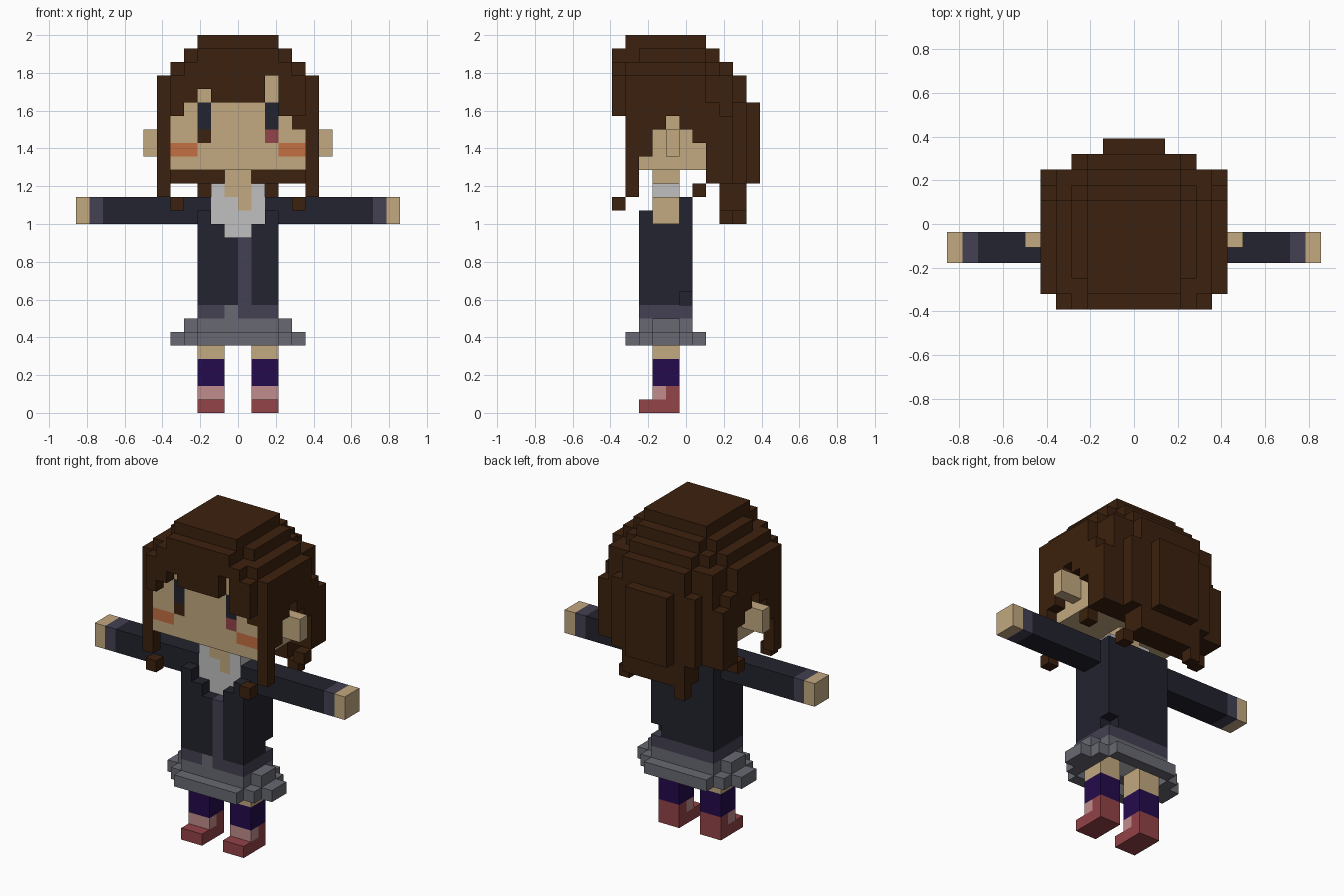
import bpy, bmesh
from mathutils import Vector

if "Cube" in bpy.data.objects:
    bpy.data.objects.remove(bpy.data.objects["Cube"])

U = 1 / 14                      # block size
cells = {}                      # (x, y, z) -> (part, colour)

def srgb(r, g, b):
    f = lambda c: c / 12.92 if c <= 0.04045 else ((c + 0.055) / 1.055) ** 2.4
    return (f(r / 255), f(g / 255), f(b / 255), 1)

COLOURS = {
    "brown": srgb(60, 33, 14), "skin": srgb(194, 169, 128), "navy": srgb(34, 35, 46),
    "plum_grey": srgb(68, 64, 82), "white": srgb(192, 192, 192), "grey": srgb(104, 105, 114),
    "violet": srgb(36, 11, 76), "red": srgb(147, 67, 71), "pink": srgb(192, 140, 140),
    "orange": srgb(195, 110, 66),
}
mats = {}
for name, col in COLOURS.items():
    mats[name] = bpy.data.materials.new(name)
    mats[name].diffuse_color = col

def box(part, colour, x0, x1, y0, y1, z0, z1, mirror=False):
    """Fill blocks between grid lines; later boxes repaint earlier ones."""
    for x in range(x0, x1):
        for y in range(y0, y1):
            for z in range(z0, z1):
                cells[x, y, z] = (part, colour)
                if mirror:
                    cells[-1 - x, y, z] = (part, colour)

def mid(part, colour, half, *rest):
    box(part, colour, -half, half, *rest)

def both(part, colour, *rest):
    box(part, colour, *rest, mirror=True)

def clear(x0, x1, y0, y1, z0, z1):
    for x in range(x0, x1):
        for y in range(y0, y1):
            for z in range(z0, z1):
                cells.pop((x, y, z), None)

# skirt: two stepped tiers, the lower one hollow
for half, y0, y1 in ((5, 3, 5), (4, 2, 6), (3, 1, 7)):
    mid("skirt", "grey", half, y0, y1, 5, 6)
clear(-3, 3, 2, 6, 5, 6)
mid("skirt", "grey", 4, 3, 5, 6, 7)
mid("skirt", "grey", 3, 2, 6, 6, 7)
mid("underskirt", "white", 1, 3, 5, 6, 7)

# legs, socks and shoes
both("legs", "skin", 1, 3, 3, 5, 4, 6)
both("socks", "violet", 1, 3, 3, 5, 2, 4)
both("shoes", "red", 1, 3, 2, 5, 0, 1)
both("shoes", "red", 1, 3, 4, 5, 1, 2)
both("shoes", "pink", 1, 3, 3, 4, 1, 2)

# waistband and jacket with an open neckline
mid("waistband", "plum_grey", 3, 2, 6, 7, 8)
box("waistband", "grey", -1, 0, 2, 3, 7, 8)
mid("jacket", "navy", 3, 2, 6, 8, 15)
mid("jacket", "navy", 3, 3, 6, 15, 16)
box("jacket", "plum_grey", 0, 1, 2, 3, 8, 13)
clear(2, 3, 5, 6, 8, 9)
clear(-1, 1, 2, 3, 13, 14)
clear(-2, 2, 2, 3, 14, 15)

# shirt, collar and neck
mid("shirt", "white", 1, 3, 5, 13, 14)
mid("shirt", "white", 2, 3, 5, 14, 17)
mid("neck", "skin", 1, 3, 5, 16, 18)
box("neck", "skin", 0, 1, 3, 4, 15, 16)

# arms, cuffs and hands
both("arms", "navy", 3, 10, 3, 5, 14, 16)
both("cuffs", "plum_grey", 10, 11, 3, 5, 14, 16)
both("hands", "skin", 11, 12, 3, 5, 14, 16)

# hair: stepped dome, as half width, front and back line, bottom and top
for layer in ((3, 1, 7, 27, 28),
              (4, 2, 7, 26, 27), (3, 1, 8, 26, 27),
              (5, 1, 7, 25, 26), (4, 1, 8, 25, 26), (3, 1, 9, 25, 26),
              (6, 1, 7, 23, 25), (5, 1, 9, 23, 25), (3, 1, 10, 23, 25),
              (6, 1, 8, 22, 23), (5, 1, 9, 22, 23), (4, 1, 10, 22, 23), (2, 1, 11, 22, 23),
              (6, 7, 9, 17, 22), (4, 7, 10, 17, 22), (2, 7, 11, 17, 22),
              (3, 8, 10, 15, 17)):
    mid("hair", "brown", *layer)
# hair over the sides, cut higher around the ears
for y, bottom in enumerate((16, 19, 21, 22, 21, 20), start=1):
    both("hair", "brown", 5, 6, y, y + 1, bottom, 24)
# fringe
for x, bottom in zip(range(-5, 5), (22, 23, 24, 23, 23, 23, 23, 25, 22, 22)):
    side = max(x, -1 - x)
    box("fringe", "brown", x, x + 1, 0, 1, bottom, {4: 25, 3: 26}.get(side, 27))
# loose hair tips
both("hair_tips", "brown", 4, 5, 0, 1, 15, 16)
both("hair_tips", "brown", 5, 6, 6, 7, 16, 17)
box("hair_tips", "brown", 3, 4, 8, 9, 14, 15)
box("hair_tips", "brown", -3, -2, 9, 10, 14, 15)

# head and ears
mid("head", "skin", 5, 1, 7, 18, 25)
both("ears", "skin", 5, 7, 4, 5, 19, 21)

# eyes and cheeks
both("eyes", "navy", 2, 3, 1, 2, 21, 23)
box("eyes", "brown", -3, -2, 1, 2, 20, 21)
box("eyes", "red", 2, 3, 1, 2, 20, 21)
both("cheeks", "orange", 3, 5, 1, 2, 19, 20)
box("fringe", "brown", 4, 5, 1, 2, 21, 22)

# mesh each part from its exposed block faces
def build(part):
    bm = bmesh.new()
    verts, slots = {}, []

    def vert(p):
        if p not in verts:
            verts[p] = bm.verts.new((p[0] * U, (p[1] - 5.5) * U, p[2] * U))
        return verts[p]

    for c, (owner, colour) in cells.items():
        if owner != part:
            continue
        if colour not in slots:
            slots.append(colour)
        for axis in range(3):
            a, b = (axis + 1) % 3, (axis + 2) % 3
            for side in (0, 1):
                n = list(c)
                n[axis] += 2 * side - 1
                if tuple(n) in cells:
                    continue
                loop = []
                for da, db in ((0, 0), (1, 0), (1, 1), (0, 1)):
                    p = list(c)
                    p[axis] += side
                    p[a] += da
                    p[b] += db
                    loop.append(vert(tuple(p)))
                face = bm.faces.new(loop if side else loop[::-1])
                face.material_index = slots.index(colour)
    mesh = bpy.data.meshes.new(part)
    bm.to_mesh(mesh)
    bm.free()
    for s in slots:
        mesh.materials.append(mats[s])
    bpy.context.collection.objects.link(bpy.data.objects.new(part, mesh))

for part in dict.fromkeys(owner for owner, _ in cells.values()):
    build(part)

for m in bpy.data.materials:
    if m.users and not m.is_grease_pencil:
        m.use_nodes = True
        m.node_tree.nodes["Principled BSDF"].inputs["Base Color"].default_value = m.diffuse_color
